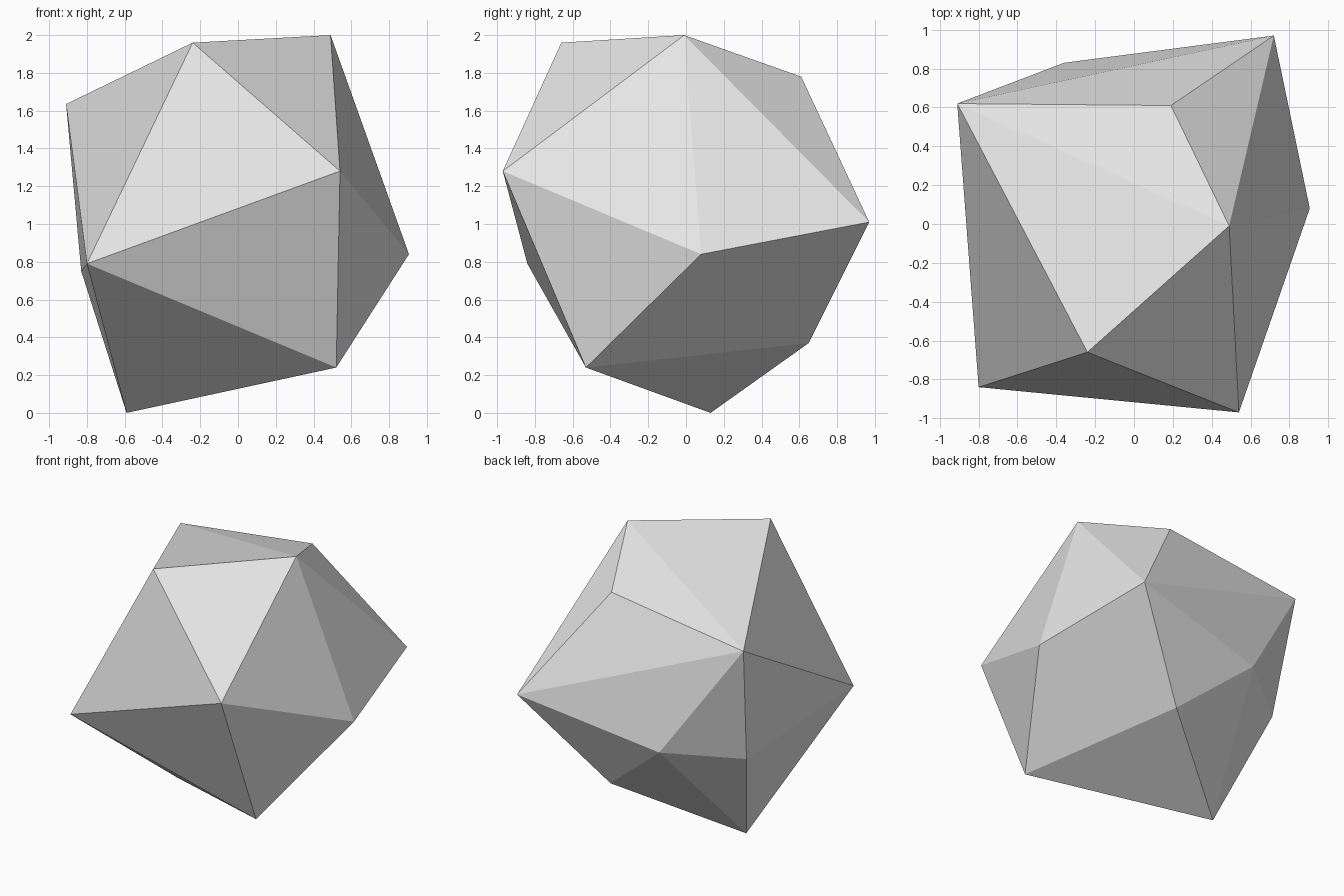
import bpy
import bmesh

if "Cube" in bpy.data.objects:
    bpy.data.objects.remove(bpy.data.objects["Cube"])

# Corner points of the faceted rock, bottom to top
CORNERS = [
    (-0.59, 0.13, 0.00),
    (0.52, -0.53, 0.24),
    (0.17, 0.65, 0.37),
    (-0.83, 0.47, 0.75),
    (-0.80, -0.84, 0.79),
    (-0.36, 0.83, 0.81),
    (0.905, 0.08, 0.84),
    (0.72, 0.97, 1.01),
    (0.54, -0.97, 1.28),
    (-0.91, 0.62, 1.635),
    (0.19, 0.61, 1.78),
    (-0.24, -0.66, 1.96),
    (0.49, -0.01, 2.00),
]

# Stone colour
stone = bpy.data.materials.new("light_grey_stone")
stone.diffuse_color = (0.8, 0.8, 0.8, 1.0)
stone.use_nodes = True
stone.node_tree.nodes["Principled BSDF"].inputs["Base Color"].default_value = stone.diffuse_color

# Rock: flat facets stretched over the corner points
bm = bmesh.new()
for corner in CORNERS:
    bm.verts.new(corner)
bmesh.ops.convex_hull(bm, input=bm.verts[:])
bmesh.ops.recalc_face_normals(bm, faces=bm.faces[:])
for face in bm.faces:
    face.smooth = False

mesh = bpy.data.meshes.new("rock")
bm.to_mesh(mesh)
bm.free()
mesh.materials.append(stone)
rock = bpy.data.objects.new("rock", mesh)
bpy.context.collection.objects.link(rock)
